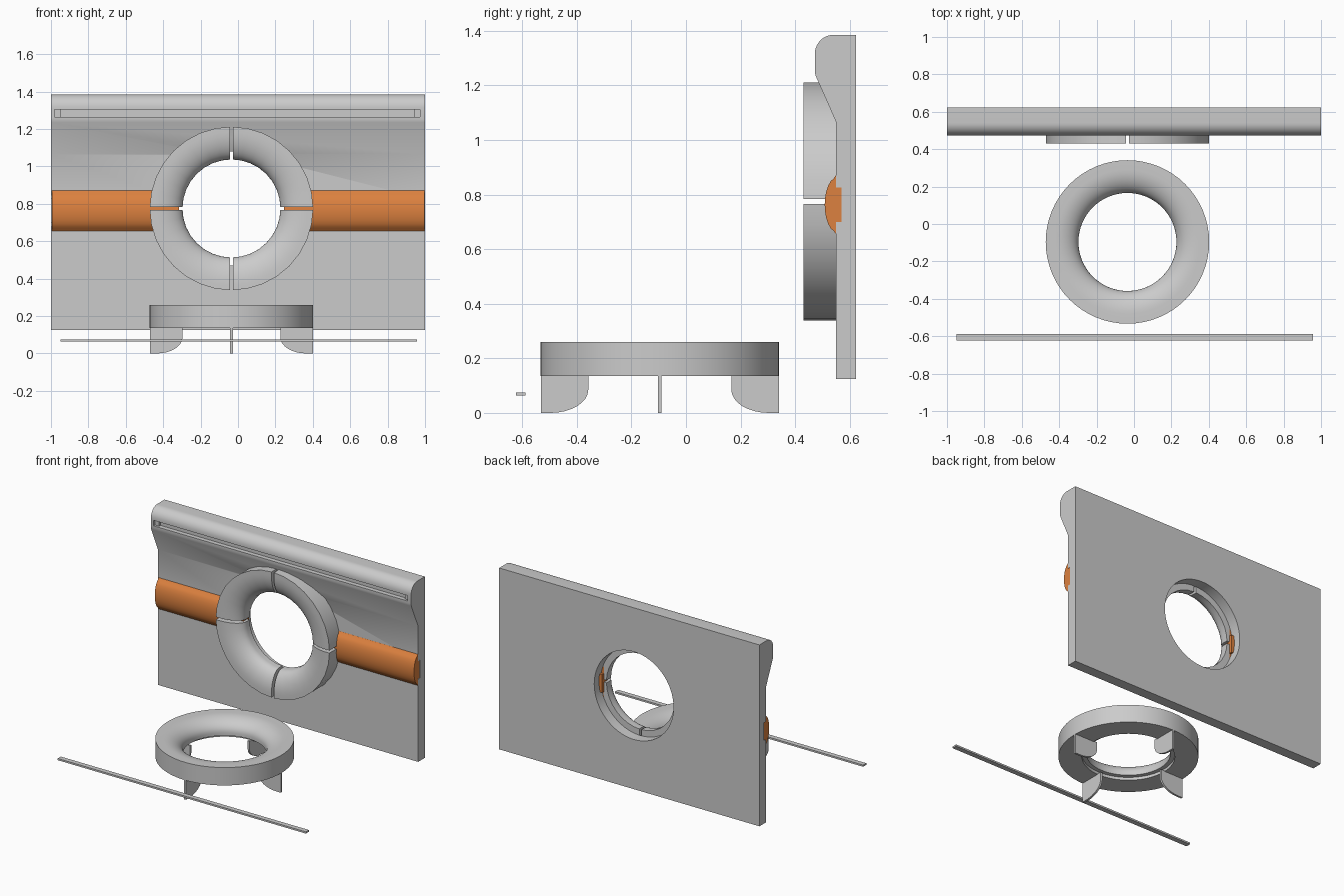
import bpy, bmesh, math
from mathutils import Matrix, Vector

if "Cube" in bpy.data.objects:
    bpy.data.objects.remove(bpy.data.objects["Cube"])

CX = -0.035      # ring axis in x
GAP = 0.009      # half width of the gaps and fins


def finish(name, bm, mat=None, angle=30):
    bmesh.ops.recalc_face_normals(bm, faces=bm.faces[:])
    me = bpy.data.meshes.new(name)
    bm.to_mesh(me)
    bm.free()
    ob = bpy.data.objects.new(name, me)
    bpy.context.collection.objects.link(ob)
    if mat:
        me.materials.append(mat)
    smooth(ob, angle)
    return ob


def smooth(ob, angle=30):
    bpy.ops.object.select_all(action='DESELECT')
    ob.select_set(True)
    bpy.context.view_layer.objects.active = ob
    bpy.ops.object.shade_smooth_by_angle(angle=math.radians(angle))


def arc(cx, cy, rx, ry, a0, a1, n):
    return [(cx + rx * math.cos(math.radians(a0 + (a1 - a0) * i / n)),
             cy + ry * math.sin(math.radians(a0 + (a1 - a0) * i / n))) for i in range(n + 1)]


def extrude(points, move):
    bm = bmesh.new()
    f = bm.faces.new([bm.verts.new(p) for p in points])
    new = bmesh.ops.extrude_face_region(bm, geom=[f], use_keep_orig=True)
    bmesh.ops.translate(bm, vec=move, verts=[v for v in new['geom'] if isinstance(v, bmesh.types.BMVert)])
    return bm


def bar(profile, x0, x1):
    return extrude([(x0, y, z) for y, z in profile], (x1 - x0, 0, 0))


def box(x, y, z):
    return bar([(y[0], z[0]), (y[1], z[0]), (y[1], z[1]), (y[0], z[1])], *x)


def lathe(profile, segs):
    # closed (radius, height) profile turned around z
    bm = bmesh.new()
    rows = [[bm.verts.new((r * math.cos(t), r * math.sin(t), h)) for r, h in profile]
            for t in (2 * math.pi * i / segs for i in range(segs))]
    n = len(profile)
    for i in range(segs):
        a, b = rows[i], rows[(i + 1) % segs]
        for j in range(n):
            k = (j + 1) % n
            bm.faces.new((a[j], b[j], b[k], a[k]))
    bmesh.ops.recalc_face_normals(bm, faces=bm.faces[:])
    return bm


def cut(target, bm):
    cutter = finish("cutter", bm)
    cutter.hide_render = True
    mod = target.modifiers.new("cut", 'BOOLEAN')
    mod.operation, mod.solver, mod.object = 'DIFFERENCE', 'EXACT', cutter
    bpy.context.view_layer.objects.active = target
    bpy.ops.object.modifier_apply(modifier=mod.name)
    bpy.data.objects.remove(cutter)


orange = bpy.data.materials.new("orange")
orange.diffuse_color = (0.72, 0.22, 0.05, 1)
orange.use_nodes = True
orange.node_tree.nodes["Principled BSDF"].inputs["Base Color"].default_value = orange.diffuse_color

# Back panel with rounded ledge and a groove for the rail
panel_profile = ([(0.622, 0.125), (0.622, 1.385)]
                 + arc(0.54, 1.315, 0.068, 0.07, 90, 180, 10)
                 + [(0.472, 1.25), (0.475, 1.235), (0.55, 1.065), (0.55, 0.825), (0.57, 0.825),
                    (0.57, 0.70), (0.55, 0.70), (0.55, 0.125)])
panel = finish("back_panel", bar(panel_profile, -1, 1))

# Round opening through the panel
hole = bmesh.new()
bmesh.ops.create_cone(hole, cap_ends=True, segments=64, radius1=0.305, radius2=0.305, depth=0.5,
                      matrix=Matrix.Translation((CX, 0.6, 0.775)) @ Matrix.Rotation(math.pi / 2, 4, 'X'))
cut(panel, hole)

# Stepped slot along the ledge
cut(panel, box((-0.98, 0.972), (0.44, 0.488), (1.265, 1.303)))
cut(panel, box((-0.948, 0.942), (0.44, 0.503), (1.265, 1.303)))
smooth(panel)

# Orange rails, domed in front with a tongue in the groove
rail_profile = ([(0.55, 0.655)] + arc(0.553, 0.7625, -0.045, 0.1, -75, 75, 10)
                + [(0.55, 0.872), (0.55, 0.825), (0.57, 0.825), (0.57, 0.70), (0.55, 0.70)])
for side, x0, x1 in (("left", -0.995, CX - 0.28), ("right", CX + 0.28, 0.997)):
    finish(side + "_rail", bar(rail_profile, x0, x1), orange)

# Split ring on the panel: four quarters with rounded inner lips
quarter_profile = [(0.437, 0), (0.437, 0.12)] + arc(0.41, 0.035, 0.148, 0.085, 90, 180, 10) + [(0.262, 0)]
for i in range(4):
    bm = lathe(quarter_profile, 32)
    for axis in ((1, 0, 0), (0, 1, 0)):
        bmesh.ops.bisect_plane(bm, geom=bm.verts[:] + bm.edges[:] + bm.faces[:],
                               plane_co=Vector(axis) * GAP, plane_no=axis, clear_inner=True)
        bmesh.ops.holes_fill(bm, edges=[e for e in bm.edges if e.is_boundary], sides=0)
    bm.transform(Matrix.Translation((CX, 0.55, 0.775)) @ Matrix.Rotation(math.pi / 2, 4, 'X')
                 @ Matrix.Rotation(i * math.pi / 2, 4, 'Z'))
    finish("ring_quarter_%d" % (i + 1), bm)

# Loose ring in front, rounded lip above and a small recess below
ring_profile = ([(0.437, 0.135), (0.437, 0.259)] + arc(0.385, 0.174, 0.123, 0.085, 90, 180, 10)
                + [(0.262, 0.155), (0.29, 0.155), (0.29, 0.135)])
bm = lathe(ring_profile, 64)
bm.transform(Matrix.Translation((CX, -0.096, 0)))
finish("loose_ring", bm)

# Four fins under the loose ring
fin_profile = [(0.262, 0.14), (0.436, 0.14), (0.436, 0)] + arc(0.40, 0.085, 0.138, 0.085, 270, 180, 8)
for i in range(4):
    bm = extrude([(r, -0.007, z) for r, z in fin_profile], (0, 0.014, 0))
    bm.transform(Matrix.Translation((CX, -0.096, 0)) @ Matrix.Rotation(i * math.pi / 2, 4, 'Z'))
    finish("ring_fin_%d" % (i + 1), bm)

# Thin strip lying at the front
finish("slot_strip", box((-0.95, 0.957), (-0.622, -0.588), (0.063, 0.075)))
